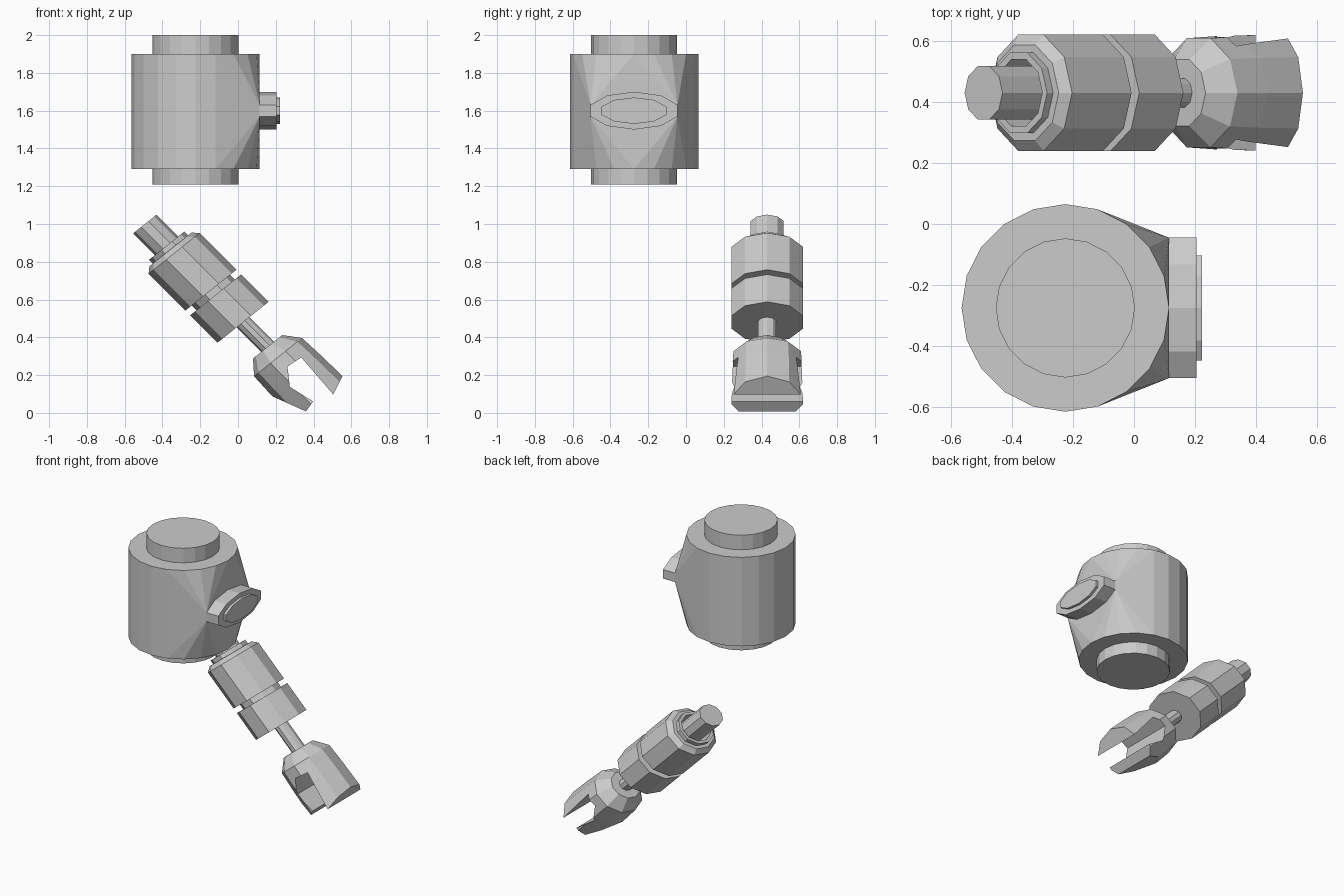
import bpy, bmesh
from math import sin, cos, pi
from mathutils import Vector

if "Cube" in bpy.data.objects:
    bpy.data.objects.remove(bpy.data.objects["Cube"])

# Slanted local frame of the arm: along its axis, across it, and sideways
ORIGIN = Vector((-0.493, 0.43, 1.0))
ALONG = Vector((1, 0, -1))
ACROSS = Vector((0.675, 0, 0.54))
SIDE = Vector((0, 1, 0))


def arm(t, a, b):
    return ORIGIN + ALONG * t + ACROSS * a + SIDE * b


def upright(t, a, b):
    return Vector((-0.225 + a, -0.275 + b, t))


def finish(name, bm):
    bmesh.ops.recalc_face_normals(bm, faces=bm.faces[:])
    mesh = bpy.data.meshes.new(name)
    bm.to_mesh(mesh)
    bm.free()
    obj = bpy.data.objects.new(name, mesh)
    bpy.context.collection.objects.link(obj)
    return obj


def loft(name, rings):
    """Skin a list of matching point rings and cap both ends."""
    bm = bmesh.new()
    loops = [[bm.verts.new(p) for p in ring] for ring in rings]
    n = len(loops[0])
    for r0, r1 in zip(loops, loops[1:]):
        for i in range(n):
            j = (i + 1) % n
            bm.faces.new((r0[i], r0[j], r1[j], r1[i]))
    bm.faces.new(loops[0])
    bm.faces.new(loops[-1])
    return finish(name, bm)


def lathe(name, frame, profile, sides):
    angles = [2 * pi * i / sides for i in range(sides)]
    return loft(name, [[frame(t, r * cos(a), r * sin(a)) for a in angles]
                       for t, r in profile])


def port_ring(x, half_y, half_z):
    pts = []
    for i in range(10):
        a = 2 * pi * (i + 0.5) / 10
        pts.append(Vector((x, -0.275 + half_y * cos(a) / cos(pi / 10),
                           1.6 + half_z * sin(a))))
    return pts


# Drum body: hull of the round drum and the base of the side port
bm = bmesh.new()
for z in (1.29, 1.90):
    for i in range(20):
        a = 2 * pi * i / 20
        bm.verts.new(upright(z, 0.34 * cos(a), 0.34 * sin(a)))
for p in port_ring(0.115, 0.23, 0.1):
    bm.verts.new(p)
bmesh.ops.convex_hull(bm, input=bm.verts[:])
bmesh.ops.dissolve_limit(bm, angle_limit=0.01, verts=bm.verts[:], edges=bm.edges[:])
finish("drum_body", bm)

# Drum end caps
lathe("drum_top_cap", upright, [(1.88, 0.228), (2.0, 0.228)], 20)
lathe("drum_bottom_cap", upright, [(1.21, 0.228), (1.31, 0.228)], 20)

# Side port and its raised face
loft("side_port", [port_ring(0.09, 0.23, 0.1), port_ring(0.205, 0.23, 0.1)])
loft("side_port_face", [port_ring(0.19, 0.172, 0.07), port_ring(0.223, 0.172, 0.07)])

# Arm: rod, grooved housing with a hollow collar, thin shaft
lathe("upper_rod", arm, [(0, 0.092), (0.21, 0.092)], 10)
lathe("arm_housing", arm, [
    (0.20, 0.115), (0.115, 0.115), (0.115, 0.138), (0.135, 0.138),
    (0.135, 0.165), (0.155, 0.2), (0.35, 0.2), (0.35, 0.15),
    (0.375, 0.15), (0.375, 0.2), (0.52, 0.2)], 10)
lathe("thin_shaft", arm, [(0.51, 0.05), (0.68, 0.05)], 10)

# Claw: rounded block trimmed to an open-jaw outline
claw = lathe("claw", arm, [(0.65, 0.115), (0.705, 0.188), (0.80, 0.195), (0.96, 0.2)], 10)
outline = [(0.60, 0.26), (0.905, 0.26), (0.91, 0.208), (0.945, 0.078),
           (0.76, 0.10), (0.755, 0.0), (0.82, -0.078), (0.918, -0.04),
           (0.93, -0.115), (0.80, -0.20), (0.76, -0.26), (0.60, -0.26)]
cutter = loft("claw_cutter", [[arm(t, a, b) for t, a in outline] for b in (-0.3, 0.3)])
cutter.hide_render = True
mod = claw.modifiers.new("jaw_shape", 'BOOLEAN')
mod.operation = 'INTERSECT'
mod.solver = 'EXACT'
mod.object = cutter
bpy.context.view_layer.objects.active = claw
claw.select_set(True)
bpy.ops.object.modifier_apply(modifier=mod.name)
bpy.data.objects.remove(cutter, do_unlink=True)
